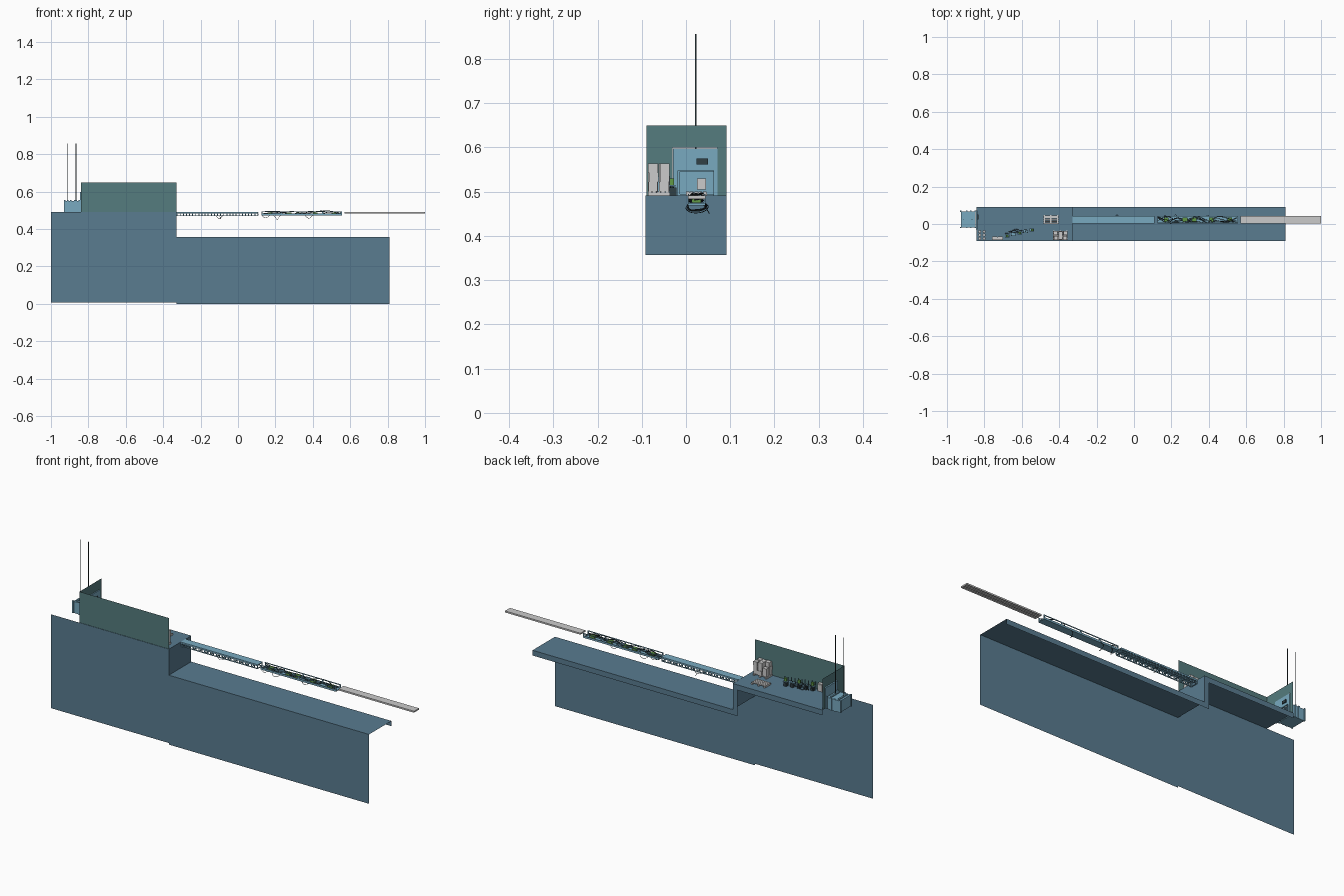
import bpy, bmesh, math, random
from mathutils import Vector, Matrix

if "Cube" in bpy.data.objects:
    bpy.data.objects.remove(bpy.data.objects["Cube"])
random.seed(4)


def mat(name, c):
    m = bpy.data.materials.new(name)
    m.diffuse_color = (*c, 1)
    m.use_nodes = True
    m.node_tree.nodes["Principled BSDF"].inputs["Base Color"].default_value = m.diffuse_color
    return m


STEEL = mat("steel_blue", (0.10, 0.20, 0.28))
TEAL = mat("teal_wall", (0.09, 0.20, 0.21))
LIGHT = mat("light_blue", (0.19, 0.40, 0.53))
DARK = mat("dark_cable", (0.03, 0.05, 0.06))
GREEN = mat("green", (0.12, 0.32, 0.06))


def finish(name, bm, m=None):
    me = bpy.data.meshes.new(name)
    bm.to_mesh(me)
    bm.free()
    ob = bpy.data.objects.new(name, me)
    bpy.context.collection.objects.link(ob)
    if m:
        me.materials.append(m)
    return ob


def boxes(name, items, m=None):
    """Each item: x0, x1, y0, y1, z0, z1"""
    bm = bmesh.new()
    for x0, x1, y0, y1, z0, z1 in items:
        M = Matrix.Translation(((x0 + x1) / 2, (y0 + y1) / 2, (z0 + z1) / 2))
        bmesh.ops.create_cube(bm, size=1, matrix=M @ Matrix.Diagonal((x1 - x0, y1 - y0, z1 - z0, 1)))
    return finish(name, bm, m)


def sheet(name, quads, m):
    bm = bmesh.new()
    for q in quads:
        bm.faces.new([bm.verts.new(p) for p in q])
    bmesh.ops.remove_doubles(bm, verts=bm.verts, dist=1e-5)
    return finish(name, bm, m)


def xz(x0, x1, z0, z1, y):
    return [(x0, y, z0), (x1, y, z0), (x1, y, z1), (x0, y, z1)]


def yz(y0, y1, z0, z1, x):
    return [(x, y0, z0), (x, y1, z0), (x, y1, z1), (x, y0, z1)]


def cables(name, paths, r, m):
    cu = bpy.data.curves.new(name, 'CURVE')
    cu.dimensions = '3D'
    cu.bevel_depth, cu.bevel_resolution, cu.resolution_u = r, 1, 5
    for pts in paths:
        s = cu.splines.new('BEZIER')
        s.bezier_points.add(len(pts) - 1)
        for b, p in zip(s.bezier_points, pts):
            b.co = p
            b.handle_left_type = b.handle_right_type = 'AUTO'
    cu.materials.append(m)
    ob = bpy.data.objects.new(name, cu)
    bpy.context.collection.objects.link(ob)


YF, YB, FL, LOW = -0.091, 0.091, 0.491, 0.357

# Front retaining wall, two heights
sheet("front_wall", [xz(-1, -0.33, 0.008, FL, YF), xz(-0.33, 0.81, 0, LOW, YF)], STEEL)

# Stepped floor, extruded from its side profile, with a rear lip
prof = [(-0.842, FL), (-0.33, FL), (-0.33, LOW), (0.81, LOW)]
sheet("stepped_floor", [[(a, YF, b), (c, YF, d), (c, YB, d), (a, YB, b)]
                        for (a, b), (c, d) in zip(prof, prof[1:])], STEEL)
L = 0.027
sheet("floor_rear_lip", [xz(-0.842, -0.33, FL - L, FL, YB), xz(-0.33 - L, -0.33, LOW - L, FL - L, YB),
                         xz(-0.33, 0.81, LOW - L, LOW, YB)], STEEL)

# Room walls, with the door opening left free
DY0, DY1, DZ = -0.018, 0.062, 0.548
sheet("room_walls", [xz(-0.84, -0.33, FL, 0.65, -0.089), yz(-0.089, -0.03, FL, 0.65, -0.84),
                     yz(0.07, 0.091, FL, 0.65, -0.84), yz(-0.03, 0.07, 0.6, 0.65, -0.84)], TEAL)
fx = (-0.845, -0.837)
boxes("door_frame", [(*fx, -0.029, DY0, FL, 0.598), (*fx, DY1, 0.071, FL, 0.598),
                     (*fx, DY0, DY1, DZ, 0.598)], LIGHT)
boxes("door_sign", [(-0.837, -0.832, 0.024, 0.05, 0.562, 0.575)], DARK)

# Lift car with ribs, roof blocks and hoist cables
car = [(-0.925, -0.848, -0.018, 0.068, FL, FL + 0.004), (-0.925, -0.848, -0.018, 0.068, 0.546, 0.55),
       (-0.925, -0.921, -0.018, 0.068, FL, 0.55)]
for y in (-0.018, 0.064):
    car.append((-0.921, -0.848, y, y + 0.004, FL + 0.004, 0.546))
for x in (-0.93, -0.897, -0.878, -0.854):
    for y in (-0.021, 0.065):
        car.append((x, x + 0.008, y, y + 0.006, FL, 0.554))
for x in (-0.915, -0.87):
    car.append((x, x + 0.008, -0.012, 0.06, 0.55, 0.556))
boxes("lift_car", car, LIGHT)
boxes("lift_control_box", [(-0.92, -0.91, 0.025, 0.045, 0.505, 0.53)])
boxes("lift_cables", [(x - 0.0015, x + 0.0015, 0.0205, 0.0235, 0.55, 0.857) for x in (-0.911, -0.866)], DARK)

# Pallets and stacked crates


def pallet(name, x0, x1, y0, y1):
    n, w = 5, (y1 - y0) / 5
    b = [(x0, x1, y0 + i * w, y0 + (i + 0.8) * w, FL + 0.007, FL + 0.01) for i in range(n)]
    for i in range(3):
        x = x0 + i * (x1 - x0 - 0.008) / 2
        b.append((x, x + 0.008, y0, y1, FL, FL + 0.007))
    boxes(name, b)


pallet("empty_pallet", -0.483, -0.405, 0.0, 0.048)
pallet("loaded_pallet", -0.433, -0.355, -0.086, -0.036)
crates = []
for k in range(3):
    for i in range(3):
        for j in range(2):
            if k == 2 and i == 0 and j == 1:
                continue
            x, y = -0.43 + i * 0.025 + random.uniform(-.002, .002), -0.084 + j * 0.024 + random.uniform(-.002, .002)
            z = FL + 0.01 + k * 0.021
            crates.append((x, x + 0.022, y, y + 0.021, z, z + 0.021))
boxes("crates", crates)

# Drums near the door and a low cabinet
bm = bmesh.new()
for i in range(2):
    for j in range(3):
        bmesh.ops.create_cone(bm, cap_ends=True, segments=16, radius1=0.008, radius2=0.008, depth=0.03,
                              matrix=Matrix.Translation((-0.825 + i * 0.024, -0.077 + j * 0.018, FL + 0.015)))
finish("drums", bm)
boxes("cabinet", [(-0.76, -0.70, -0.086, -0.07, FL, 0.53), (-0.757, -0.732, -0.07, -0.068, 0.495, 0.526),
                  (-0.728, -0.703, -0.07, -0.068, 0.495, 0.526)])

# Cluttered machinery: rack frames, coloured units and hoses
rack, dark, green = [], [], []
for i in range(5):
    x, y = -0.69 + i * 0.033, -0.072 + i * 0.008
    for dx in (0, 0.02):
        rack.append((x + dx, x + dx + 0.004, y, y + 0.004, FL, 0.535))
    rack.append((x, x + 0.024, y, y + 0.016, 0.512, 0.515))
    dark.append((x + 0.003, x + 0.019, y + 0.004, y + 0.018, FL, 0.51))
    green.append((x + 0.006, x + 0.02, y + 0.002, y + 0.013, 0.515, 0.53))
boxes("machine_racks", rack, LIGHT)
boxes("machine_bases", dark, DARK)
boxes("machine_units", green[::2], GREEN)
cables("machine_hoses", [[(-0.69 + k * 0.02 + i * 0.025, -0.05 + i * 0.006 + random.uniform(-.01, .01),
                           0.495 + 0.03 * (i % 2)) for i in range(4)] for k in range(3)], 0.0013, DARK)

# Conveyor beam segments: shared side trusses
Y0, Y1 = 0.004, 0.044


def truss(x0, x1, z0, z1, n):
    b, p = [], (x1 - x0 - 0.004) / n
    for y in (Y0, Y1 - 0.003):
        b += [(x0, x1, y, y + 0.003, z0, z0 + 0.004), (x0, x1, y, y + 0.003, z1 - 0.004, z1)]
        b += [(x0 + i * p, x0 + i * p + 0.005, y, y + 0.003, z0 + 0.004, z1 - 0.004) for i in range(n + 1)]
    b += [(x0 + i * p, x0 + i * p + 0.004, Y0 + 0.003, Y1 - 0.003, z0, z0 + 0.003) for i in range(0, n + 1, 2)]
    return b


# Segment one: decked walkway
boxes("walkway_truss", truss(-0.328, 0.108, 0.469, 0.488, 26), LIGHT)
boxes("walkway_deck", [(-0.33, 0.11, Y0, Y1, 0.488, 0.492)], LIGHT)

# Segment two: framed tray with pipes and loose cables
X0, X1 = 0.125, 0.555
boxes("cable_tray", [(X0, X1, Y0, Y1, 0.472, 0.476), (X0, X1, Y0, Y0 + 0.003, 0.476, 0.482),
                     (X0, X1, Y1 - 0.003, Y1, 0.476, 0.482)]
      + [(x, x + 0.006, y, y + 0.003, 0.476, 0.494) for y in (Y0, Y1 - 0.003)
         for x in (X0, 0.23, 0.34, 0.45, X1 - 0.006)]
      + [(X0, X1, y, y + 0.003, 0.491, 0.495) for y in (Y0, Y1 - 0.003)], LIGHT)
boxes("tray_units", [(x, x + 0.025, 0.014, 0.034, 0.476, 0.488) for x in (0.16, 0.26, 0.31, 0.40, 0.50)], GREEN)
cables("tray_cables", [[(X0 + i * 0.053, random.uniform(0.007, 0.041), random.uniform(0.476, 0.497))
                        for i in range(9)] for k in range(5)], 0.0014, DARK)

# Cables hanging below the beams
cables("hanging_cables", [[(x, 0.004, 0.472), (x + 0.012, 0.005 + d, 0.46), (x + 0.02, 0.024, 0.456 + d),
                           (x + 0.03, 0.046 - d, 0.464), (x + 0.04, 0.044, 0.474)]
                          for x, d in ((-0.12, 0), (0.13, 0.004), (0.19, -0.004), (0.36, 0.002))]
       + [[(-0.10, 0.04, 0.47), (-0.095, 0.046, 0.462), (-0.09, 0.053, 0.45)]], 0.001, DARK)

# Segment three: bare ribbed plank
boxes("end_plank", [(0.57, 1.0, Y0, Y1, 0.487, 0.491)]
      + [(0.57, 1.0, y, y + 0.003, 0.483, 0.487) for y in (Y0, 0.0225, Y1 - 0.003)]
      + [(0.57 + i * 0.0427, 0.573 + i * 0.0427, Y0 + 0.003, Y1 - 0.003, 0.484, 0.487) for i in range(11)])
